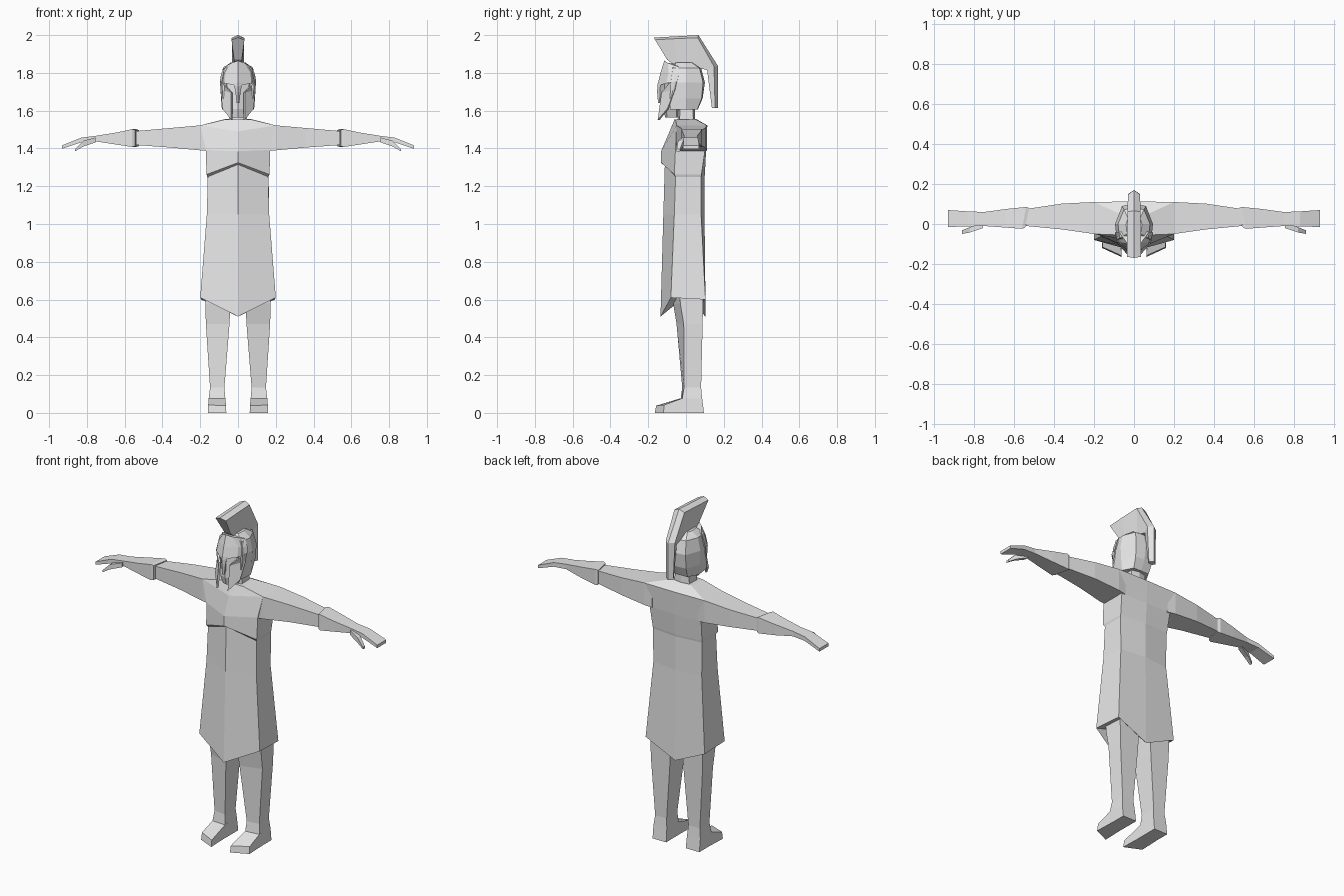
import bpy, bmesh

stone = bpy.data.materials.new("light_grey")
stone.diffuse_color = (0.8, 0.8, 0.8, 1)


def loft(name, rings, mirror=False, dip=None):
    """Skin a stack of equal-length rings, with both ends capped.
    dip: optional point that the first cap fans into."""
    bm = bmesh.new()
    rows = [[bm.verts.new(p) for p in r] for r in rings]
    n = len(rows[0])
    for a, b in zip(rows, rows[1:]):
        for i in range(n):
            j = (i + 1) % n
            bm.faces.new((a[i], a[j], b[j], b[i]))
    if dip:
        c = bm.verts.new(dip)
        for i in range(n):
            bm.faces.new((rows[0][i], rows[0][(i + 1) % n], c))
    else:
        bm.faces.new(rows[0])
    bm.faces.new(rows[-1])
    bmesh.ops.recalc_face_normals(bm, faces=bm.faces)
    me = bpy.data.meshes.new(name)
    bm.to_mesh(me)
    bm.free()
    me.materials.append(stone)
    ob = bpy.data.objects.new(name, me)
    bpy.context.collection.objects.link(ob)
    if mirror:
        ob.modifiers.new("mirror", 'MIRROR')
    return ob


def sym(half):
    """Close a half ring (front centre to back centre) across x = 0."""
    return half + [(-x, y, z) for x, y, z in half[-2:0:-1]]


def flat(z, pts):
    return sym([(x, y, z) for x, y in pts])


def cut(x, y0, y1, z0, z1, slant=0.0):
    """Rectangular arm section facing along x."""
    return [(x + slant, y0, z0), (x + slant, y0, z1), (x, y1, z1), (x, y1, z0)]


# Tunic with pointed hem, overhanging chest and sloped shoulders
loft("tunic", [sym(r) for r in [
    [(0, -.135, .51), (.2, -.08, .61), (.195, .103, .60), (0, .103, .51)],
    [(0, -.12, 1.05), (.165, -.062, 1.05), (.16, .08, 1.05), (0, .098, 1.05)],
    [(0, -.112, 1.315), (.16, -.055, 1.25), (.162, .08, 1.25), (0, .098, 1.25)],
    [(0, -.132, 1.325), (.167, -.062, 1.262), (.163, .082, 1.262), (0, .1, 1.262)],
    [(0, -.132, 1.385), (.17, -.056, 1.392), (.17, .1, 1.385), (0, .106, 1.385)],
    [(0, -.087, 1.49), (.2, -.05, 1.522), (.2, .11, 1.522), (0, .113, 1.522)],
    [(0, -.06, 1.555), (.075, -.055, 1.552), (.07, .05, 1.555), (0, .055, 1.555)],
]], dip=(0, 0, .62))

# Neck
loft("neck", [
    flat(1.53, [(0, -.045), (.05, -.035), (.05, .04), (0, .05)]),
    flat(1.64, [(0, -.04), (.045, -.03), (.045, .035), (0, .045)]),
])

# Arms, cuffed forearms with hands, thumbs
loft("upper_arm", [
    cut(.15, -.05, .105, 1.385, 1.515),
    cut(.2, -.05, .11, 1.39, 1.522),
    cut(.36, -.027, .102, 1.405, 1.508),
    cut(.54, -.01, .075, 1.418, 1.492),
], mirror=True)
loft("forearm", [
    cut(.525, -.018, .08, 1.412, 1.498, .02),
    cut(.54, -.024, .085, 1.408, 1.502, .02),
    cut(.64, -.018, .075, 1.42, 1.485),
    cut(.75, -.01, .06, 1.437, 1.467),
    cut(.83, -.012, .063, 1.432, 1.457),
    cut(.932, -.015, .07, 1.398, 1.416),
], mirror=True)
loft("thumb", [
    cut(.755, -.02, .01, 1.432, 1.458),
    cut(.82, -.042, -.015, 1.41, 1.44),
    cut(.862, -.05, -.032, 1.385, 1.397),
], mirror=True)


# Legs: inner front corner leads, outer one is set back
def shin(z, xi, xo, yi, yo, yb):
    return [(xi, yi, z), (xo, yo, z), (xo, yb, z), (xi, yb, z)]


loft("leg", [
    shin(.66, .03, .175, -.07, -.035, .09),
    shin(.58, .04, .173, -.068, -.03, .09),
    shin(.47, .045, .17, -.05, -.012, .088),
    shin(.135, .072, .148, -.02, -.01, .08),
    shin(.075, .067, .155, -.028, -.02, .086),
    shin(0, .065, .155, -.03, -.02, .095),
], mirror=True)
loft("foot", [
    [(.066, 0, 0), (.156, 0, 0), (.155, 0, .08), (.067, 0, .08)],
    [(.066, -.03, 0), (.156, -.02, 0), (.155, -.02, .077), (.067, -.03, .077)],
    [(.062, -.165, 0), (.16, -.12, 0), (.158, -.115, .042), (.063, -.158, .038)],
], mirror=True)

# Helmet skull
loft("helmet", [
    flat(1.605, [(0, -.08), (.075, -.085), (.085, 0), (.052, .06), (0, .062)]),
    flat(1.665, [(0, -.085), (.08, -.085), (.09, 0), (.058, .083), (0, .088)]),
    flat(1.75, [(0, -.09), (.086, -.08), (.095, 0), (.06, .09), (0, .1)]),
    flat(1.825, [(0, -.09), (.072, -.07), (.08, 0), (.05, .072), (0, .08)]),
    flat(1.855, [(0, -.06), (.035, -.05), (.04, 0), (.03, .03), (0, .035)]),
])
# Face behind the opening
loft("face", [
    flat(1.565, [(0, -.11), (.03, -.1), (.04, -.05), (0, -.04)]),
    flat(1.61, [(0, -.122), (.045, -.105), (.06, -.05), (0, -.04)]),
    flat(1.76, [(0, -.115), (.06, -.09), (.07, -.05), (0, -.04)]),
])
# Brow plate, nose guard and cheek guards
loft("brow", [sym(r) for r in [
    [(0, -.152, 1.73), (.07, -.105, 1.745), (.096, -.045, 1.755), (0, -.04, 1.76)],
    [(0, -.135, 1.80), (.066, -.093, 1.80), (.09, -.04, 1.79), (0, -.035, 1.80)],
    [(0, -.115, 1.865), (.035, -.095, 1.852), (.075, -.04, 1.832), (0, -.03, 1.845)],
]])
loft("nose_guard", [
    flat(1.745, [(0, -.15), (.022, -.135), (0, -.1)]),
    flat(1.70, [(0, -.153), (.014, -.138), (0, -.11)]),
    flat(1.64, [(0, -.148), (.007, -.14), (0, -.115)]),
])
loft("cheek_guard", [
    [(.095, -.05, 1.755), (.083, -.09, 1.745), (.074, -.085, 1.745), (.083, -.045, 1.755)],
    [(.092, -.06, 1.71), (.036, -.13, 1.695), (.03, -.12, 1.695), (.08, -.055, 1.71)],
    [(.083, -.098, 1.612), (.036, -.15, 1.55), (.03, -.14, 1.55), (.072, -.09, 1.612)],
], mirror=True)


# Crest: a band with a ridged outer edge, swept over the head (inner y, z, outer y, z, half width)
def crest(yi, zi, yo, zo, w, ey, ez):
    return [(-.6 * w, yi, zi), (.6 * w, yi, zi), (w, yo + ey, zo + ez), (0, yo, zo), (-w, yo + ey, zo + ez)]


loft("crest", [
    crest(-.10, 1.87, -.17, 1.987, .034, .006, -.012),
    crest(-.05, 1.83, -.06, 1.993, .034, 0, -.012),
    crest(.05, 1.83, .066, 2.0, .033, -.004, -.014),
    crest(.112, 1.815, .17, 1.835, .03, -.022, 0),
    crest(.137, 1.615, .17, 1.615, .024, -.016, 0),
])
